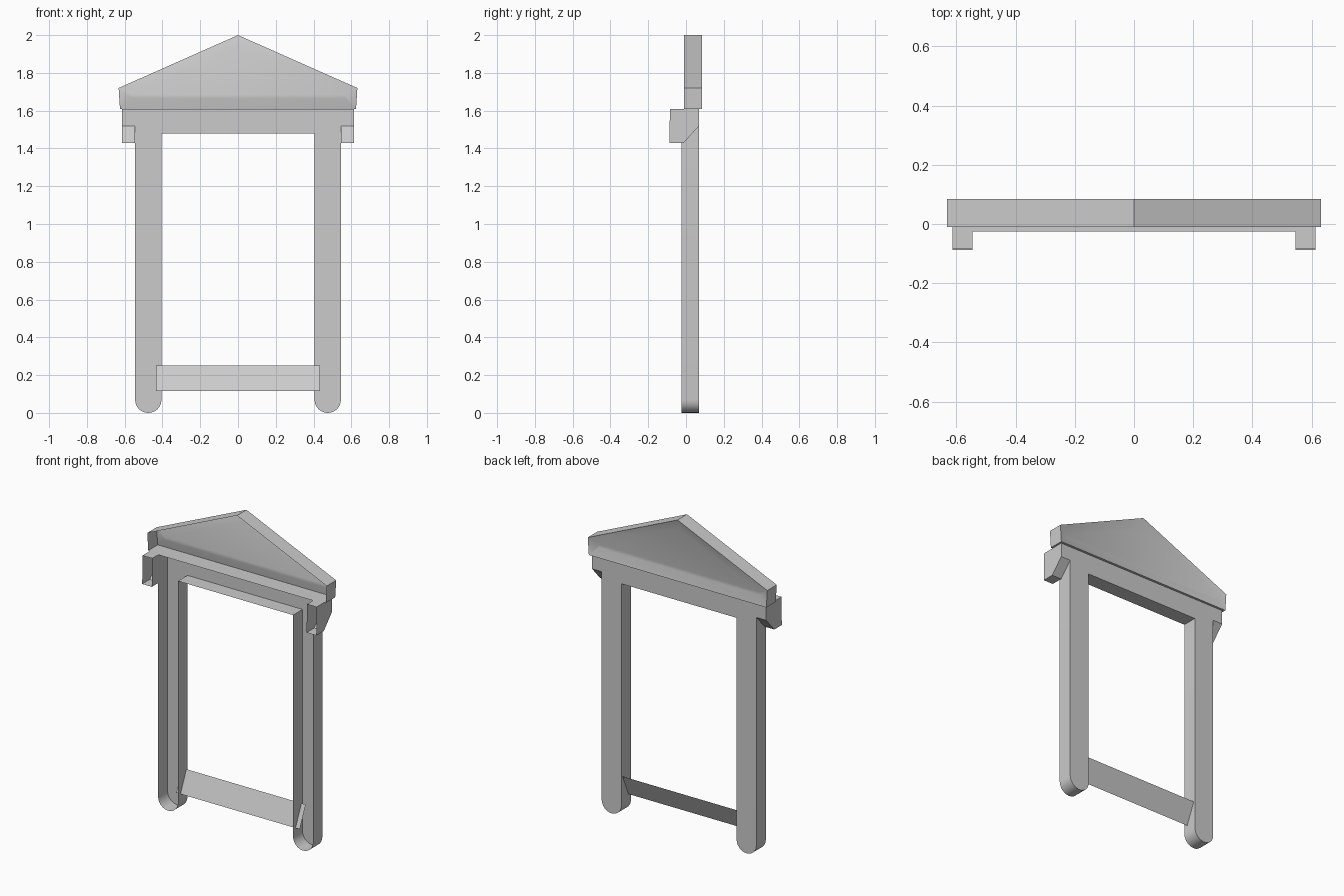
import bpy, bmesh, math

if "Cube" in bpy.data.objects:
    bpy.data.objects.remove(bpy.data.objects["Cube"])


def finish(name, bm):
    bmesh.ops.recalc_face_normals(bm, faces=bm.faces)
    mesh = bpy.data.meshes.new(name)
    bm.to_mesh(mesh)
    bm.free()
    obj = bpy.data.objects.new(name, mesh)
    bpy.context.collection.objects.link(obj)
    for o in bpy.context.selected_objects:
        o.select_set(False)
    obj.select_set(True)
    bpy.context.view_layer.objects.active = obj
    bpy.ops.object.shade_smooth_by_angle(angle=math.radians(30))
    return obj


def loft(name, rings):
    """Bridge successive closed rings and cap the last; the first stays open."""
    bm = bmesh.new()
    loops = [[bm.verts.new(p) for p in ring] for ring in rings]
    n = len(loops[0])
    for a, b in zip(loops, loops[1:]):
        for i in range(n):
            j = (i + 1) % n
            bm.faces.new((a[i], a[j], b[j], b[i]))
    bm.faces.new(loops[-1])
    return finish(name, bm)


def ring(outline, y):
    return [(x, y, z) for x, z in outline]


# Window surround: round-footed jambs and lintel, a shell open at the front
cx, r, top, head = 0.475, 0.07, 1.61, 1.48
foot = [(cx + r * math.cos(a), r + r * math.sin(a))
        for a in (-math.pi * i / 12 for i in range(13))]
right = [(cx + r, top)] + foot + [(cx - r, head)]
outline = right + [(-x, z) for x, z in reversed(right)]
loft("window_surround", [ring(outline, -0.025), ring(outline, 0.07)])

# Pediment: shell with a sloping moulding around a recessed panel
outer = [(-0.625, 1.61), (0.625, 1.61), (0.632, 1.72), (0, 2.0), (-0.632, 1.72)]
inner = [(-0.565, 1.665), (0.565, 1.665), (0.565, 1.685), (0, 1.932), (-0.565, 1.685)]
loft("pediment", [ring(outer, -0.01), ring(outer, 0.085), ring(inner, 0.065)])

# Corner brackets: open-fronted, with a slanted lower back
profile = [(-0.088, 1.43), (-0.012, 1.43), (0.07, 1.52), (0.07, 1.61), (-0.085, 1.61)]
for side, s in (("left", -1), ("right", 1)):
    bm = bmesh.new()
    a = [bm.verts.new((s * 0.545, y, z)) for y, z in profile]
    b = [bm.verts.new((s * 0.613, y, z)) for y, z in profile]
    bm.faces.new(a)
    bm.faces.new(b)
    for i in range(4):
        bm.faces.new((a[i], a[i + 1], b[i + 1], b[i]))
    finish("bracket_" + side, bm)

# Sill: thin slanted board running into both jambs
bm = bmesh.new()
lo = [bm.verts.new((x, 0.0, 0.115)) for x in (-0.435, 0.435)]
hi = [bm.verts.new((x, 0.06, 0.25)) for x in (0.435, -0.435)]
bm.faces.new(lo + hi)
finish("sill", bm)
